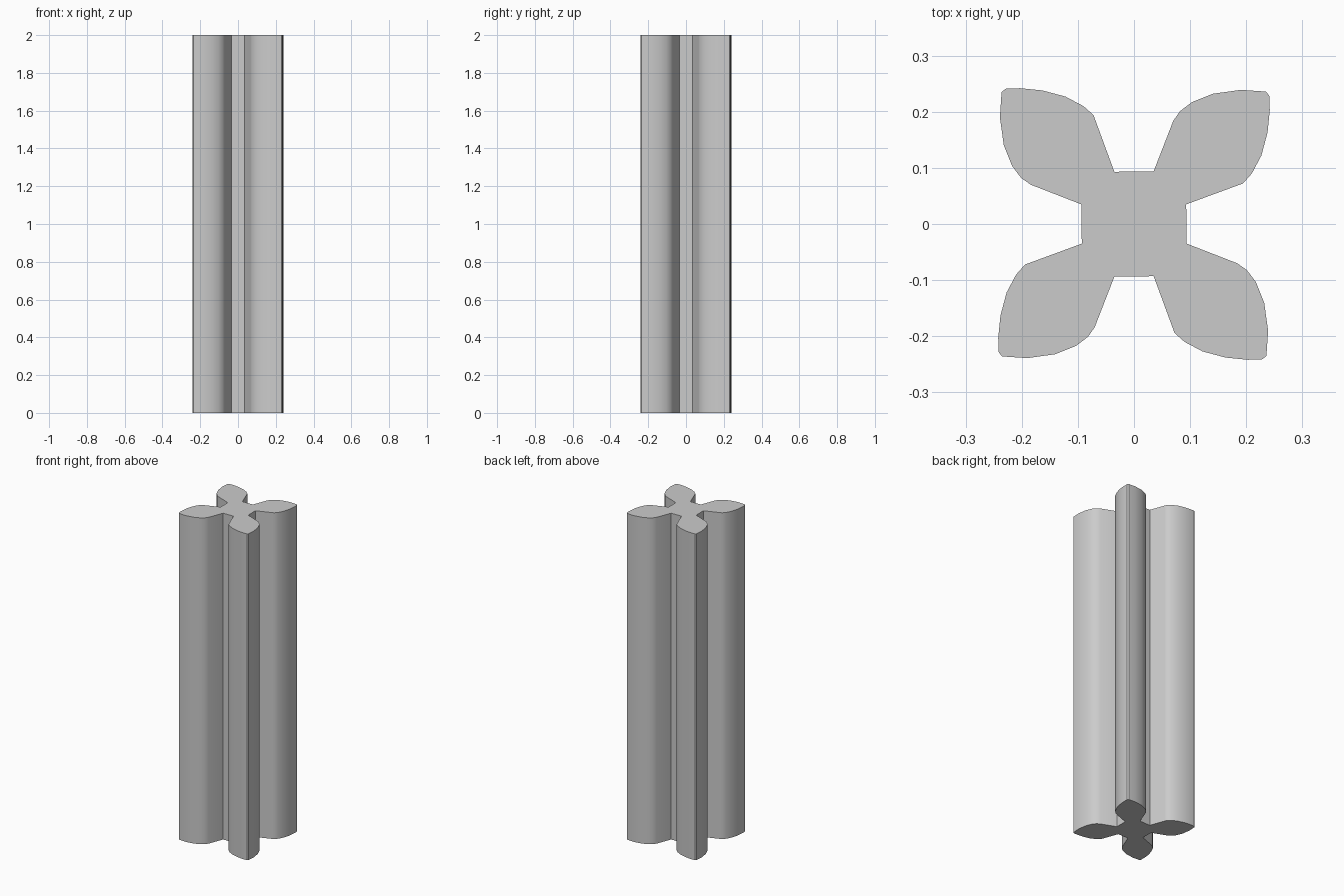
import bpy, bmesh, math
from mathutils import Matrix, Vector

cube = bpy.data.objects.get("Cube")
if cube:
    bpy.data.objects.remove(cube, do_unlink=True)

HEIGHT = 2.0

grey = bpy.data.materials.new("plain grey")
grey.use_nodes = True
colour = (0.6, 0.6, 0.6, 1)
grey.diffuse_color = colour
grey.node_tree.nodes["Principled BSDF"].inputs["Base Color"].default_value = colour

# One lobe of the cross-section, from neck to neck around the blunt tip
lobe = [(0.035, 0.094), (0.07, 0.184), (0.082, 0.201), (0.103, 0.217),
        (0.14, 0.232), (0.19, 0.239), (0.235, 0.236), (0.241, 0.229),
        (0.242, 0.203), (0.238, 0.163), (0.227, 0.122), (0.21, 0.09),
        (0.194, 0.072), (0.18, 0.067), (0.093, 0.035)]

# Four lobes turned about the centre form the whole profile
bm = bmesh.new()
verts = []
for quarter in range(4):
    turn = Matrix.Rotation(-quarter * math.pi / 2, 3, "Z")
    verts += [bm.verts.new(turn @ Vector((x, y, 0))) for x, y in lobe]
base = bm.faces.new(verts)

# Extrude the profile into a column
top = bmesh.ops.extrude_face_region(bm, geom=[base], use_keep_orig=True)["geom"]
bmesh.ops.translate(bm, vec=(0, 0, HEIGHT),
                    verts=[v for v in top if isinstance(v, bmesh.types.BMVert)])
bmesh.ops.recalc_face_normals(bm, faces=bm.faces)

mesh = bpy.data.meshes.new("lobed_column")
bm.to_mesh(mesh)
bm.free()
mesh.materials.append(grey)
column = bpy.data.objects.new("lobed_column", mesh)
bpy.context.collection.objects.link(column)

# Smooth lobes with crisp ends and corners
bpy.ops.object.select_all(action="DESELECT")
column.select_set(True)
bpy.context.view_layer.objects.active = column
bpy.ops.object.shade_smooth_by_angle(angle=math.radians(30))
